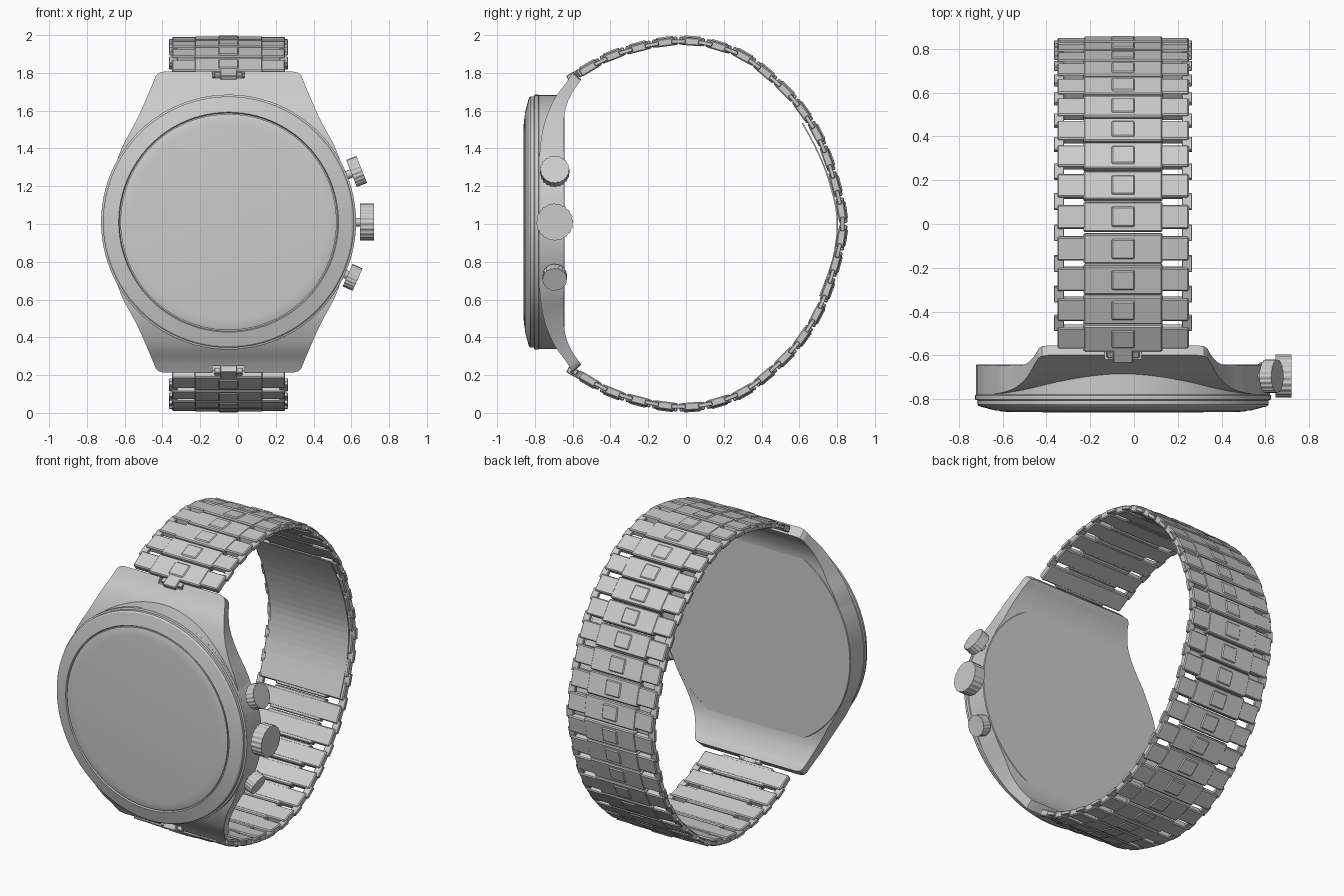
import bpy, bmesh, math
from mathutils import Matrix, Vector

if "Cube" in bpy.data.objects:
    bpy.data.objects.remove(bpy.data.objects["Cube"])

CX, CZ = -0.05, 1.01          # dial centre


def make(name, bm, smooth=None, bevel=0):
    bmesh.ops.remove_doubles(bm, verts=bm.verts, dist=1e-5)
    bmesh.ops.recalc_face_normals(bm, faces=bm.faces)
    me = bpy.data.meshes.new(name)
    bm.to_mesh(me)
    bm.free()
    ob = bpy.data.objects.new(name, me)
    bpy.context.collection.objects.link(ob)
    if bevel:
        m = ob.modifiers.new("bevel", 'BEVEL')
        m.width, m.segments = bevel, 1
    if smooth:
        bpy.ops.object.select_all(action='DESELECT')
        bpy.context.view_layer.objects.active = ob
        ob.select_set(True)
        bpy.ops.object.shade_smooth_by_angle(angle=math.radians(smooth))
    return ob


def lathe(name, profile, matrix, n=96, flute=1.0, smooth=None):
    """Spin (radius, height) points about local z; flute shrinks every other side."""
    bm = bmesh.new()
    rings = []
    for r, h in profile:
        ring = []
        for i in range(n):
            a = 2 * math.pi * i / n
            k = r * (flute if i % 4 > 1 else 1)
            ring.append(bm.verts.new(matrix @ Vector((k * math.cos(a), k * math.sin(a), h))))
        rings.append(ring)
    for p, q in zip(rings, rings[1:]):
        for i in range(n):
            j = (i + 1) % n
            bm.faces.new((p[i], p[j], q[j], q[i]))
    bmesh.ops.dissolve_degenerate(bm, dist=1e-6, edges=bm.edges)
    return make(name, bm, smooth)


def box(bm, centre, size):
    bmesh.ops.create_cube(bm, size=1, matrix=Matrix.Translation(centre) @ Matrix.Diagonal((*size, 1)))


def loft(name, sections, smooth=None):
    """Skin a row of equal-sized point loops and cap both ends."""
    bm = bmesh.new()
    rows = [[bm.verts.new(p) for p in s] for s in sections]
    for a, b in zip(rows, rows[1:]):
        for i in range(len(a)):
            j = (i + 1) % len(a)
            bm.faces.new((a[i], a[j], b[j], b[i]))
    bm.faces.new(rows[0])
    bm.faces.new(rows[-1])
    return make(name, bm, smooth)


def curve(pts, steps=12):
    """Catmull-Rom through points."""
    pts = [Vector(p) for p in pts]
    e = [2 * pts[0] - pts[1]] + pts + [2 * pts[-1] - pts[-2]]
    out = []
    for a, b, c, d in zip(e, e[1:], e[2:], e[3:]):
        for s in range(steps):
            t = s / steps
            out.append(0.5 * (2 * b + (c - a) * t + (2 * a - 5 * b + 4 * c - d) * t * t
                              + (3 * b - a - 3 * c + d) * t ** 3))
    return out + [pts[-1]]


# case, bezel and glass, turned about the front axis
dial = Matrix.Translation((CX, 0, CZ)) @ Matrix.Rotation(math.radians(90), 4, 'X')
lathe("case_ring", [(0, .642), (.668, .642), (.672, .646), (.672, .778), (0, .778)], dial, smooth=30)
lathe("bezel", [(0, .77), (.66, .77), (.675, .782), (.675, .802), (.665, .806), (.665, .824),
                (.657, .832), (.582, .852), (.577, .842), (0, .842)], dial, smooth=30)
lathe("glass", [(0, .835), (.572, .835), (.572, .851), (.56, .855), (.52, .859), (0, .861)], dial, smooth=30)

# case body with lugs: (outer dz, outer y, inner dz, inner y, half width)
lug = curve([(.28, -.778, .28, -.645, .607), (.40, -.772, .38, -.645, .562),
             (.50, -.756, .47, -.645, .508), (.58, -.73, .55, -.645, .468),
             (.66, -.692, .62, -.632, .433), (.73, -.64, .69, -.60, .403),
             (.775, -.611, .735, -.568, .385)], 5)
lug += [Vector((.79, -.603, .75, -.558, .37)), Vector((.797, -.599, .755, -.555, .34))]


def lug_section(p, s):
    od, oy, idz, iy, w = p
    return [(CX - w, oy, CZ + s * od), (CX + w, oy, CZ + s * od),
            (CX + w, iy, CZ + s * idz), (CX - w, iy, CZ + s * idz)]


case = loft("case_body", [lug_section(p, 1) for p in reversed(lug)] + [lug_section(p, -1) for p in lug], 35)

# notches for the bracelet hinges
bm = bmesh.new()
for s in (1, -1):
    box(bm, (CX, -.58, CZ + s * .80), (.17, .2, .075))
cutter = make("notch_cutter", bm)
cutter.hide_render = True
cutter.hide_set(True)
cut = case.modifiers.new("notch", 'BOOLEAN')
cut.operation, cut.object, cut.solver = 'DIFFERENCE', cutter, 'EXACT'

# crown and pushers: (name, angle, inner and outer radial distance, radius)
for name, deg, r0, r1, rad in (("crown", 0, .695, .77, .098), ("upper_pusher", 21.6, .70, .758, .077),
                               ("lower_pusher", -24, .69, .748, .065)):
    m = (Matrix.Translation((CX, -.695, CZ)) @ Matrix.Rotation(math.radians(-deg), 4, 'Y')
         @ Matrix.Rotation(math.radians(90), 4, 'Y'))
    lathe(name, [(0, r0), (rad, r0), (rad, r1), (0, r1)], m, 80, .965)
    lathe(name + "_stem", [(0, .65), (.022, .65), (.022, r0 + .01), (0, r0 + .01)], m, 20, smooth=30)

# bracelet path in the side view (y, z), mirrored top to bottom
half = [(-.575, 1.79), (-.40, 1.885), (-.20, 1.945), (-.02, 1.967), (.15, 1.945), (.33, 1.87),
        (.53, 1.70), (.655, 1.54), (.735, 1.38), (.80, 1.17), (.828, 1.0)]
path = curve(half + [(y, 2 - z) for y, z in reversed(half[:-1])])
dist = [0]
for a, b in zip(path, path[1:]):
    dist.append(dist[-1] + (b - a).length)


def at(d):
    """Position at arc length d."""
    d = min(max(d, 0), dist[-1])
    i = max(k for k in range(len(path) - 1) if dist[k] <= d)
    return path[i].lerp(path[i + 1], (d - dist[i]) / (dist[i + 1] - dist[i]))


# one link: wide plate, long middle bar, raised centre tile
N = 28
step = dist[-1] / N
bm = bmesh.new()
box(bm, (0, 0, 0), (.60, step - .034, .042))
box(bm, (0, 0, .002), (.36, step - .006, .044))
box(bm, (0, 0, .008), (.106, step - .05, .044))
link = make("bracelet_link", bm, bevel=.006)
# side tabs joining neighbouring links
bm = bmesh.new()
for s in (1, -1):
    box(bm, (s * .292, 0, 0), (.046, .075, .022))
tab = make("link_tabs", bm, bevel=.003)
# hinge between lug and first link
bm = bmesh.new()
box(bm, (0, 0, 0), (.15, .035, .03))
box(bm, (0, 0, .004), (.09, .075, .04))
hinge = make("lug_hinge", bm, bevel=.004)


def place(src, d, first, shift=0):
    p, t = at(d), at(d + .03) - at(d - .03)
    ob = src if first else src.copy()
    if not first:
        bpy.context.collection.objects.link(ob)
    t.normalize()
    p = p + t * shift
    ob.location = (CX, p.x, p.y)
    ob.rotation_euler = (math.atan2(t.y, t.x), 0, 0)


for i in range(N):
    place(link, (i + .5) * step, i == 0)
    if i:
        place(tab, i * step, i == 1)
place(hinge, 0, True, -.018)
place(hinge, dist[-1], False, .018)

# thin clasp plate inside the back of the bracelet
plate = curve([(.612, 1.535), (.675, 1.42), (.737, 1.28), (.783, 1.12), (.798, 1.0),
               (.786, .87), (.758, .76), (.705, .62)], 3)
sections = []
for y, z in plate:
    sections.append([(CX - .28, y, z), (CX + .28, y, z), (CX + .28, y + .008, z), (CX - .28, y + .008, z)])
loft("clasp_plate", sections)
